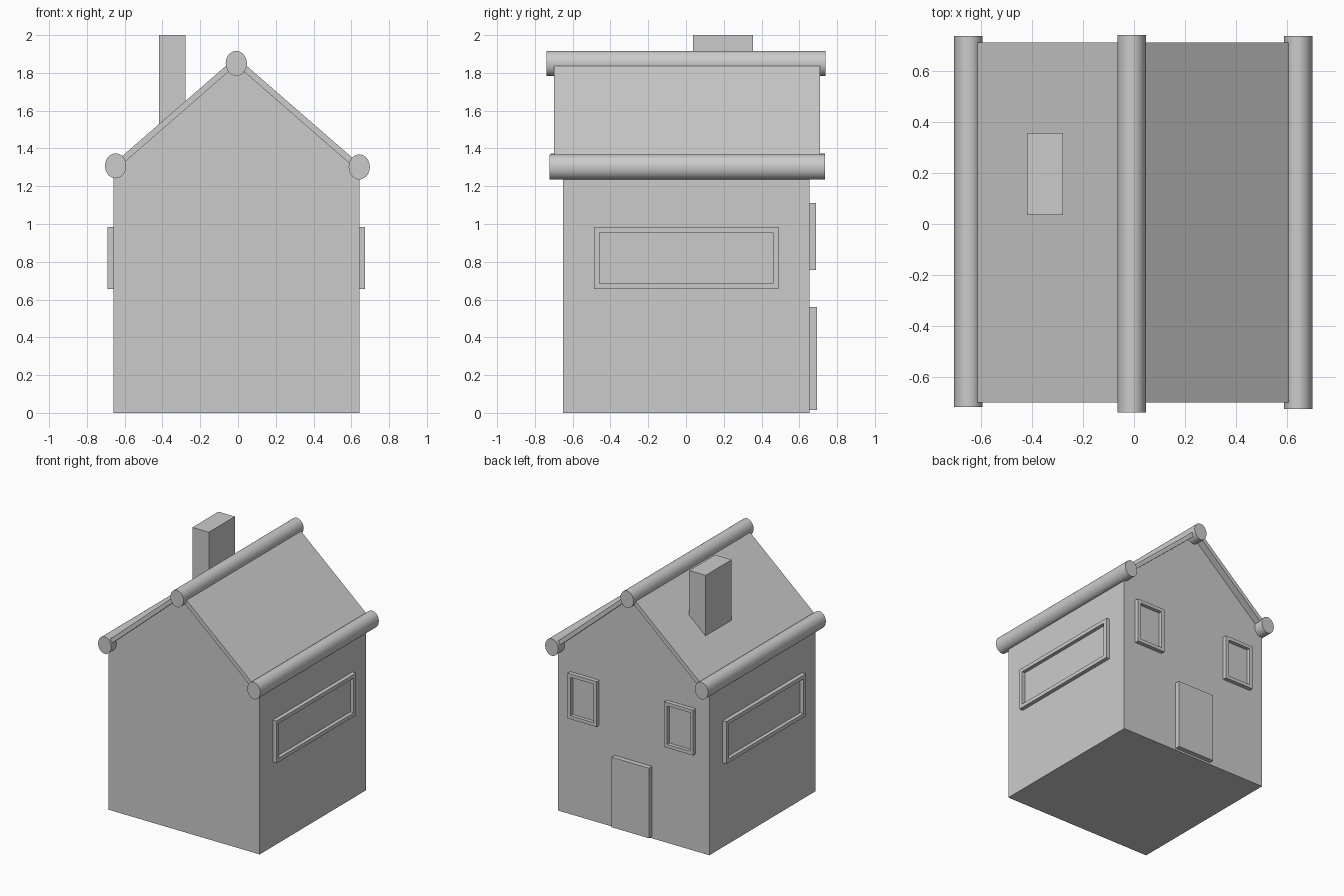
import bpy, bmesh, math
from mathutils import Vector

if "Cube" in bpy.data.objects:
    bpy.data.objects.remove(bpy.data.objects["Cube"])

CX = -0.009  # ridge line of the house in x


def finish(name, bm):
    bmesh.ops.recalc_face_normals(bm, faces=bm.faces)
    me = bpy.data.meshes.new(name)
    bm.to_mesh(me)
    bm.free()
    ob = bpy.data.objects.new(name, me)
    bpy.context.collection.objects.link(ob)
    return ob


def prism(name, profile, y0, y1):
    """Extrude an (x, z) profile along y."""
    bm = bmesh.new()
    face = bm.faces.new([bm.verts.new((x, y0, z)) for x, z in profile])
    ext = bmesh.ops.extrude_face_region(bm, geom=[face])["geom"]
    bmesh.ops.translate(bm, vec=(0, y1 - y0, 0),
                        verts=[v for v in ext if isinstance(v, bmesh.types.BMVert)])
    return finish(name, bm)


def box(name, lo, hi, recess=None, border=0.0, depth=0.0):
    """Box between two corners, optionally with a framed recess on one side."""
    bm = bmesh.new()
    bmesh.ops.create_cube(bm, size=1)
    for v in bm.verts:
        v.co = [lo[i] + (v.co[i] + 0.5) * (hi[i] - lo[i]) for i in range(3)]
    if recess:
        n = Vector(recess)
        bm.normal_update()
        f = next(f for f in bm.faces if f.normal.dot(n) > 0.9)
        bmesh.ops.inset_individual(bm, faces=[f], thickness=border)
        f = bmesh.ops.extrude_discrete_faces(bm, faces=[f])["faces"][0]
        bmesh.ops.translate(bm, vec=-n * depth, verts=f.verts)
    return finish(name, bm)


def log(name, x, z, y0, y1):
    """Slightly oval round beam along y."""
    ring = [(x + 0.056 * math.cos(a), z + 0.066 * math.sin(a))
            for a in (2 * math.pi * i / 48 for i in range(48))]
    ob = prism(name, ring, y0, y1)
    bpy.ops.object.select_all(action='DESELECT')
    bpy.context.view_layer.objects.active = ob
    ob.select_set(True)
    bpy.ops.object.shade_smooth_by_angle(angle=math.radians(30))


# House body with gables
W, APEX, SLOPE = 0.651, 1.842, 0.87
EAVE = APEX - SLOPE * W
prism("house_body", [(CX - W, 0), (CX + W, 0), (CX + W, EAVE),
                     (CX, APEX), (CX - W, EAVE)], -0.65, 0.655)

# Roof sheet
R, T = 0.62, 0.043
prism("roof", [(CX - R, APEX - SLOPE * R), (CX, APEX), (CX + R, APEX - SLOPE * R),
               (CX + R, APEX + T - SLOPE * R), (CX, APEX + T),
               (CX - R, APEX + T - SLOPE * R)], -0.698, 0.71)

# Ridge and eave beams
log("ridge_beam", CX, 1.85, -0.738, 0.739)
log("left_eave_beam", -0.648, 1.308, -0.715, 0.735)
log("right_eave_beam", 0.642, 1.302, -0.723, 0.735)

# Chimney
box("chimney", (-0.418, 0.036, 1.45), (-0.277, 0.356, 2.0))

# Long side windows
for side, s in (("left", -1), ("right", 1)):
    xs = sorted((CX + s * (W - 0.02), CX + s * (W + 0.031)))
    box(side + "_side_window", (xs[0], -0.487, 0.656), (xs[1], 0.491, 0.985),
        (s, 0, 0), 0.042, 0.028)

# Back windows and door
for side, x0 in (("left", -0.542), ("right", 0.289)):
    box(side + "_back_window", (x0, 0.635, 0.757), (x0 + 0.25, 0.687, 1.11),
        (0, 1, 0), 0.038, 0.028)
box("back_door", (-0.167, 0.635, 0.015), (0.156, 0.693, 0.56))
